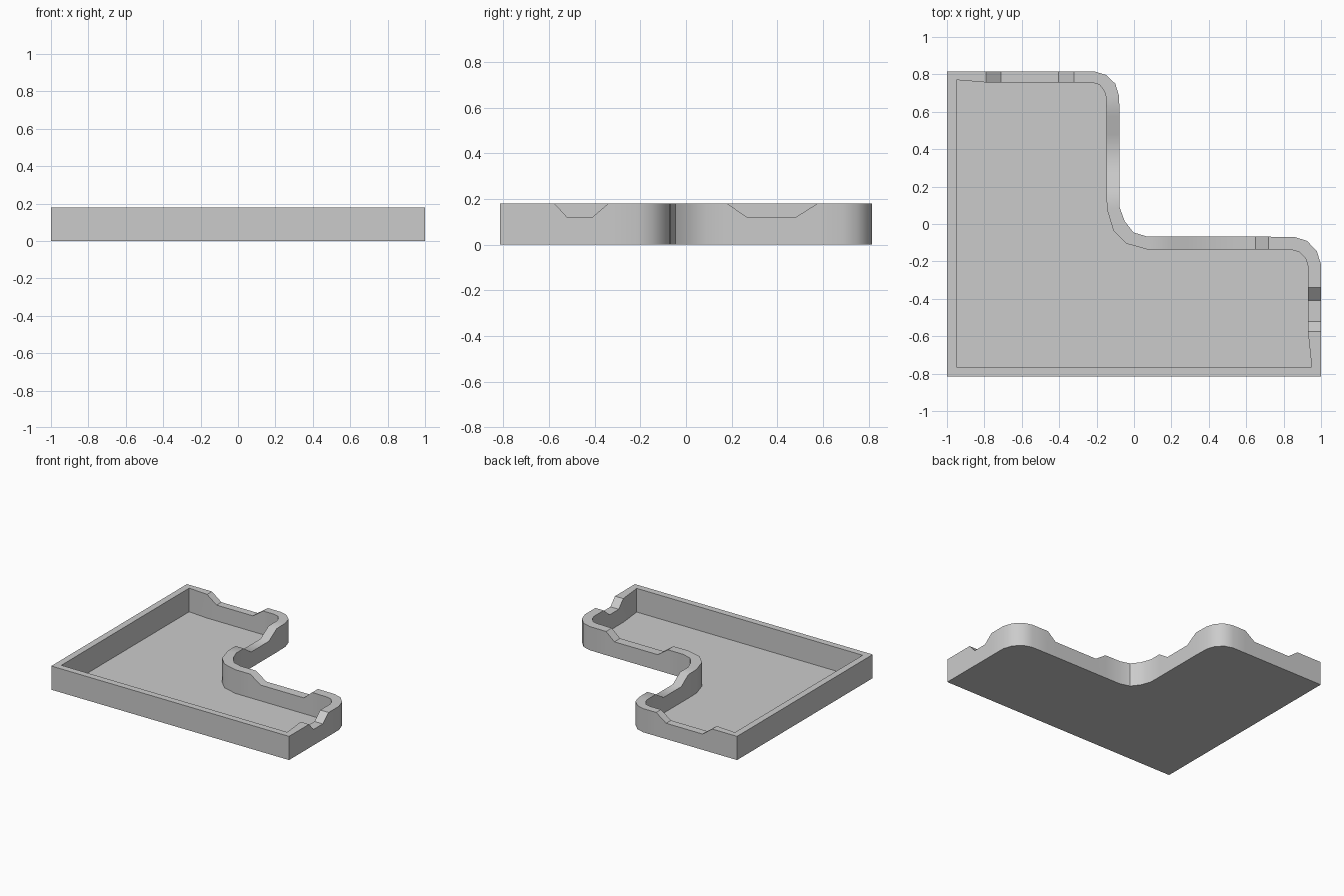
import bpy, bmesh, math

if "Cube" in bpy.data.objects:
    bpy.data.objects.remove(bpy.data.objects["Cube"])

H, LOW = 0.18, 0.12          # wall height and notch height
stations = []                # (outer x, outer y, inner x, inner y, top z), counter-clockwise


def wall(*pts):
    stations.extend((*p, H) for p in pts)


def notch(axis, outer, inner, cuts):
    """Trapezoid dip in a straight wall; cuts run along the given axis."""
    for c, z in zip(cuts, (H, LOW, LOW, H)):
        stations.append((c, outer, c, inner, z) if axis == 'x' else (outer, c, inner, c, z))


# Square front corners
wall((-1, -.815, -.95, -.765), (1, -.815, .95, -.765))
# Right end wall
notch('y', 1.0, .93, (-.575, -.52, -.41, -.34))
# Rounded right corner
wall((1, -.215, .93, -.225), (.977, -.145, .918, -.185),
     (.925, -.09, .885, -.15), (.86, -.07, .85, -.14))
# Inner-L wall facing back
notch('x', -.068, -.137, (.72, .65, .286, .20))
# Rounded inside corner
wall((.07, -.067, .075, -.137), (-.003, -.045, -.04, -.105),
     (-.05, .015, -.11, -.035), (-.077, .09, -.145, .08))
# Inner-L wall facing right
notch('y', -.077, -.147, (.18, .268, .48, .575))
# Rounded back corner
wall((-.08, .685, -.15, .68), (-.10, .75, -.158, .71),
     (-.15, .797, -.185, .745), (-.21, .815, -.225, .757))
# Back end wall
notch('x', .815, .757, (-.32, -.404, -.71, -.79))
wall((-1, .815, -.95, .77))

# Wall ring plus floor
bm = bmesh.new()
rings = [(bm.verts.new((ox, oy, 0)), bm.verts.new((ox, oy, z)),
          bm.verts.new((ix, iy, z)), bm.verts.new((ix, iy, 0)))
         for ox, oy, ix, iy, z in stations]
for a, b in zip(rings, rings[1:] + rings[:1]):
    for k in range(4):
        n = (k + 1) % 4
        bm.faces.new((a[k], b[k], b[n], a[n]))
floor = bm.faces.new([r[3] for r in rings])
bmesh.ops.triangulate(bm, faces=[floor])

mesh = bpy.data.meshes.new("corner_tray")
bm.to_mesh(mesh)
bm.free()
tray = bpy.data.objects.new("corner_tray", mesh)
bpy.context.collection.objects.link(tray)
bpy.context.view_layer.objects.active = tray
tray.select_set(True)
bpy.ops.object.shade_smooth_by_angle(angle=math.radians(35))
